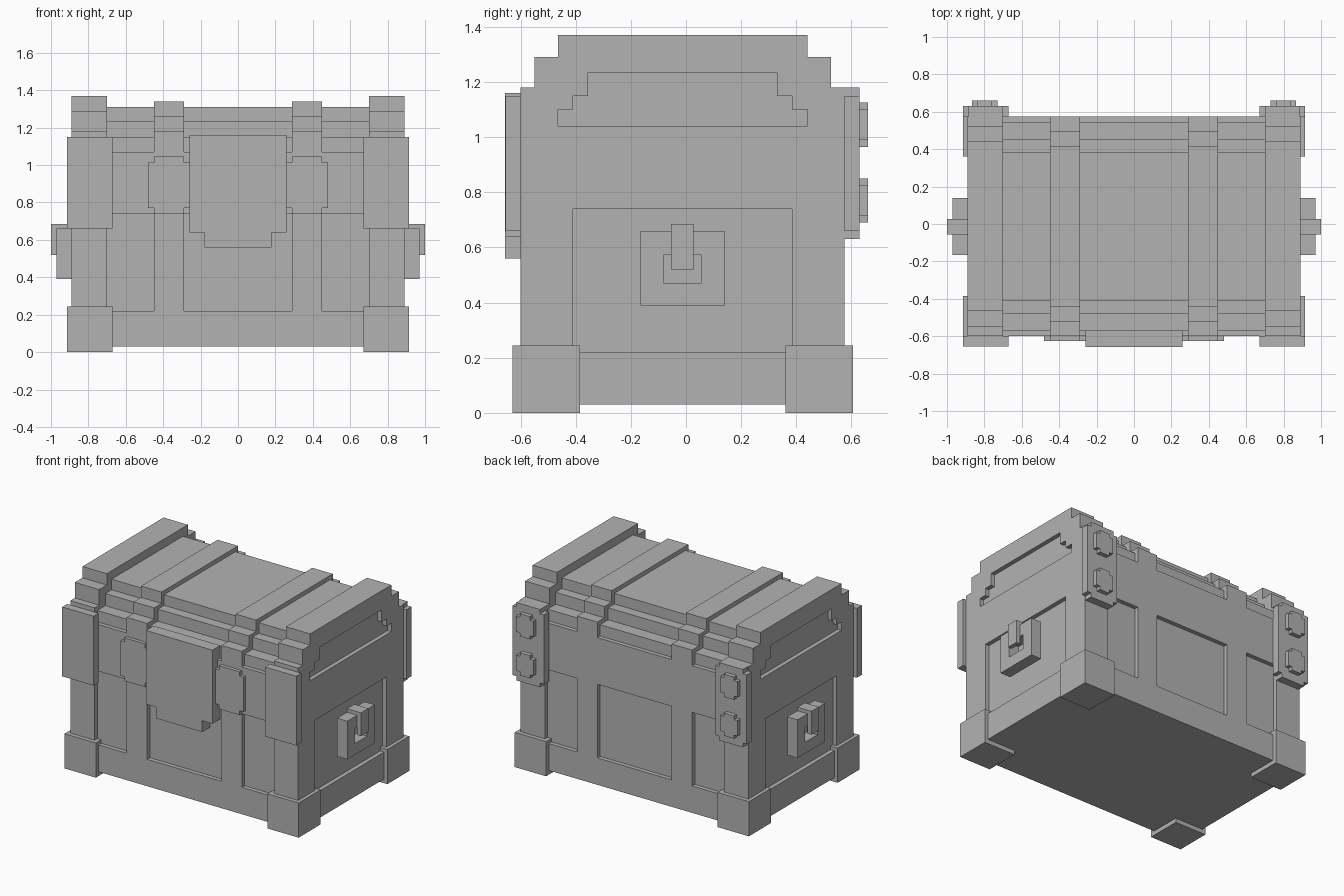
import bpy
import bmesh
from mathutils import Matrix

if "Cube" in bpy.data.objects:
    bpy.data.objects.remove(bpy.data.objects["Cube"], do_unlink=True)

grey = bpy.data.materials.new("plain grey")
grey.use_nodes = True
grey.diffuse_color = (0.45, 0.45, 0.45, 1)
grey.node_tree.nodes["Principled BSDF"].inputs["Base Color"].default_value = (0.45, 0.45, 0.45, 1)

YC = -0.0125          # middle of the chest body in depth
HALF = 0.5875         # half depth of the chest body
FRONT, BACK = YC - HALF, YC + HALF
RECESS = 0.03


def rect(u0, u1, v0, v1):
    return [(u0, v0), (u1, v0), (u1, v1), (u0, v1)]


def stepped(steps, bottom, centre=YC):
    """Symmetric stair outline from (half width, top) pairs, widest first."""
    right, z = [], bottom
    for half, top in steps:
        right += [(half, z), (half, top)]
        z = top
    return [(centre + h, v) for h, v in right] + [(centre - h, v) for h, v in reversed(right)]


def notched(u0, u1, v0, v1, nu, nv):
    """Rectangle with a square notch in each corner."""
    c = (u0 + u1) / 2
    h = (u1 - u0) / 2
    return stepped([(h - nu, v0 + nv), (h, v1 - nv), (h - nu, v1)], v0, c)


def slab(name, axis, a, b, *outlines):
    """Extrude an outline (further outlines are holes) along x or y from a to b."""
    curve = bpy.data.curves.new(name, 'CURVE')
    curve.dimensions = '2D'
    curve.fill_mode = 'BOTH'
    curve.extrude = abs(b - a) / 2
    for pts in outlines:
        s = curve.splines.new('POLY')
        s.points.add(len(pts) - 1)
        for p, (u, v) in zip(s.points, pts):
            p.co = (u, v, 0, 1)
        s.use_cyclic_u = True
    helper = bpy.data.objects.new(name + "_outline", curve)
    bpy.context.collection.objects.link(helper)
    deps = bpy.context.evaluated_depsgraph_get()
    mesh = bpy.data.meshes.new_from_object(helper.evaluated_get(deps))
    bpy.data.objects.remove(helper, do_unlink=True)
    bpy.data.curves.remove(curve)
    m = (a + b) / 2
    if axis == 'x':
        mat = Matrix(((0, 0, 1, m), (1, 0, 0, 0), (0, 1, 0, 0), (0, 0, 0, 1)))
    else:
        mat = Matrix(((1, 0, 0, 0), (0, 0, -1, m), (0, 1, 0, 0), (0, 0, 0, 1)))
    mesh.transform(mat)
    bm = bmesh.new()
    bm.from_mesh(mesh)
    bmesh.ops.remove_doubles(bm, verts=bm.verts, dist=0.0005)
    bmesh.ops.recalc_face_normals(bm, faces=bm.faces)
    for f in bm.faces:
        f.smooth = False
    bm.to_mesh(mesh)
    bm.free()
    mesh.name = name
    mesh.materials.clear()
    mesh.materials.append(grey)
    ob = bpy.data.objects.new(name, mesh)
    bpy.context.collection.objects.link(ob)
    return ob


def box(name, x0, x1, y0, y1, z0, z1):
    return slab(name, 'y', y0, y1, rect(x0, x1, z0, z1))


# Central body and stepped lid
slab("chest_body", 'x', -0.70, 0.70,
     stepped([(HALF - RECESS, 1.15), (0.4675, 1.235), (0.3975, 1.31)], 0.03))

# Front and back frames with sunken panels
panels = [rect(-0.70, -0.45, 0.22, 0.74), rect(-0.29, 0.29, 0.22, 0.74), rect(0.45, 0.70, 0.22, 0.74)]
for name, y0, y1 in (("front", FRONT, FRONT + RECESS), ("back", BACK - RECESS, BACK)):
    box(name + "_base_rail", -0.70, 0.70, y0, y1, 0.03, 0.22)
    box(name + "_upper_rail", -0.70, 0.70, y0, y1, 0.74, 1.07)
    for side, s in (("left", 1), ("right", -1)):
        xs = sorted((0.29 * s, 0.45 * s))
        box(f"{name}_{side}_post", *xs, y0, y1, 0.22, 0.74)

end_profile = stepped([(HALF, 1.18), (0.5375, 1.29), (0.4525, 1.37)], 0.03)
lid_panel = stepped([(0.4525, 1.10), (0.3975, 1.15), (0.3425, 1.235)], 1.04)
side_panel = rect(-0.41, 0.385, 0.22, 0.74)

for side, s in (("left", 1), ("right", -1)):
    def span(a, b):
        return sorted((a * s, b * s))

    # Lid straps and end blocks
    slab(side + "_strap", 'x', *span(0.29, 0.45),
         stepped([(HALF, 1.18), (0.51, 1.26), (0.4275, 1.34)], 1.07))
    slab(side + "_end_block", 'x', *span(0.70, 0.89 - RECESS), end_profile)
    slab(side + "_end_frame", 'x', *span(0.89 - RECESS, 0.89), end_profile, lid_panel, side_panel)

    # Corner feet
    box(side + "_front_foot", *span(0.67, 0.915), -0.63, -0.385, 0, 0.245)
    box(side + "_back_foot", *span(0.67, 0.915), 0.36, 0.605, 0, 0.245)

    # Front corner plate and latch side plate
    box(side + "_front_corner_plate", *span(0.67, 0.915), -0.655, FRONT, 0.66, 1.15)
    slab(side + "_strap_plate", 'y', -0.625, FRONT,
         notched(*span(0.26, 0.48), 0.74, 1.045, 0.03, 0.03))

    # Back hinge plate with two studs
    slab(side + "_hinge_plate", 'y', BACK, 0.63,
         notched(*span(0.67, 0.915), 0.63, 1.18, 0.03, 0.03))
    for level, z in (("lower", 0.69), ("upper", 0.965)):
        slab(f"{side}_{level}_hinge_stud", 'y', 0.63, 0.66,
             notched(*span(0.73, 0.865), z, z + 0.16, 0.028, 0.025))

    # Side handle ring hung on a hook
    slab(side + "_handle_ring", 'x', *span(0.89, 0.97),
         rect(-0.165, 0.14, 0.39, 0.66), rect(-0.08, 0.055, 0.47, 0.575))
    slab(side + "_handle_hook", 'x', *span(0.97, 1.0), rect(-0.055, 0.027, 0.52, 0.685))
    slab(side + "_hook_arm", 'x', *span(0.89, 0.97), rect(-0.055, 0.027, 0.66, 0.685))

# Front latch
slab("latch_plate", 'y', -0.657, -0.57,
     stepped([(0.18, 0.64), (0.26, 1.16)], 0.56, 0))
